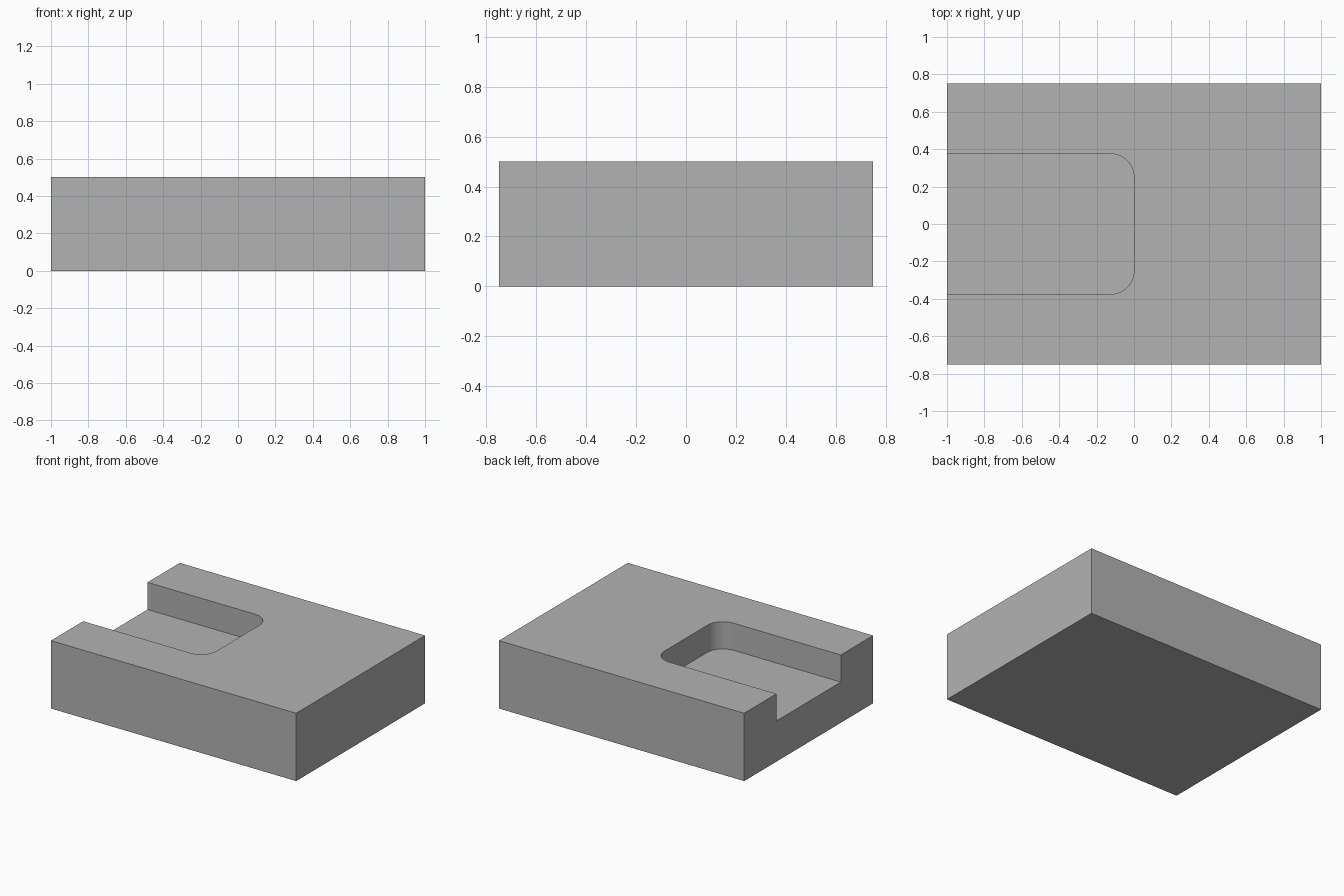
import bpy
import bmesh
from mathutils import Matrix, Vector

default_cube = bpy.data.objects.get("Cube")
if default_cube:
    bpy.data.objects.remove(default_cube, do_unlink=True)

LENGTH, WIDTH, HEIGHT = 2.0, 1.5, 0.5
POCKET_WIDTH, POCKET_FLOOR, CORNER_RADIUS = 0.75, 0.3, 0.125
OVERSHOOT = 0.5

grey = bpy.data.materials.new("plain grey")
grey.use_nodes = True
colour = (0.45, 0.45, 0.45, 1)
grey.diffuse_color = colour
grey.node_tree.nodes["Principled BSDF"].inputs["Base Color"].default_value = colour


def make_box(name, low, high, corner_radius=0):
    """Box between two corners, with optional rounded vertical edges at its +x end."""
    low, high = Vector(low), Vector(high)
    bm = bmesh.new()
    place = Matrix.Translation((low + high) / 2) @ Matrix.Diagonal((high - low).to_4d())
    bmesh.ops.create_cube(bm, size=1, matrix=place)
    if corner_radius:
        edges = [e for e in bm.edges
                 if all(abs(v.co.x - high.x) < 1e-4 for v in e.verts)
                 and abs(e.verts[0].co.z - e.verts[1].co.z) > 1e-4]
        bmesh.ops.bevel(bm, geom=edges, offset=corner_radius, segments=16,
                        profile=0.5, affect='EDGES')
    mesh = bpy.data.meshes.new(name)
    bm.to_mesh(mesh)
    bm.free()
    mesh.materials.append(grey)
    obj = bpy.data.objects.new(name, mesh)
    bpy.context.collection.objects.link(obj)
    return obj


# Solid block
block = make_box("slotted_block", (-LENGTH / 2, -WIDTH / 2, 0),
                 (LENGTH / 2, WIDTH / 2, HEIGHT))

# Round-cornered pocket, open at the top and at the -x end
cutter = make_box("pocket_cutter",
                  (-LENGTH / 2 - OVERSHOOT, -POCKET_WIDTH / 2, POCKET_FLOOR),
                  (0, POCKET_WIDTH / 2, HEIGHT + OVERSHOOT), CORNER_RADIUS)
cutter.hide_render = True

cut = block.modifiers.new("pocket", 'BOOLEAN')
cut.operation = 'DIFFERENCE'
cut.solver = 'EXACT'
cut.object = cutter

bpy.ops.object.select_all(action='DESELECT')
block.select_set(True)
bpy.context.view_layer.objects.active = block
bpy.ops.object.modifier_apply(modifier=cut.name)
bpy.data.objects.remove(cutter, do_unlink=True)

# Smooth pocket corners, crisp edges elsewhere
bpy.ops.object.shade_smooth_by_angle()
